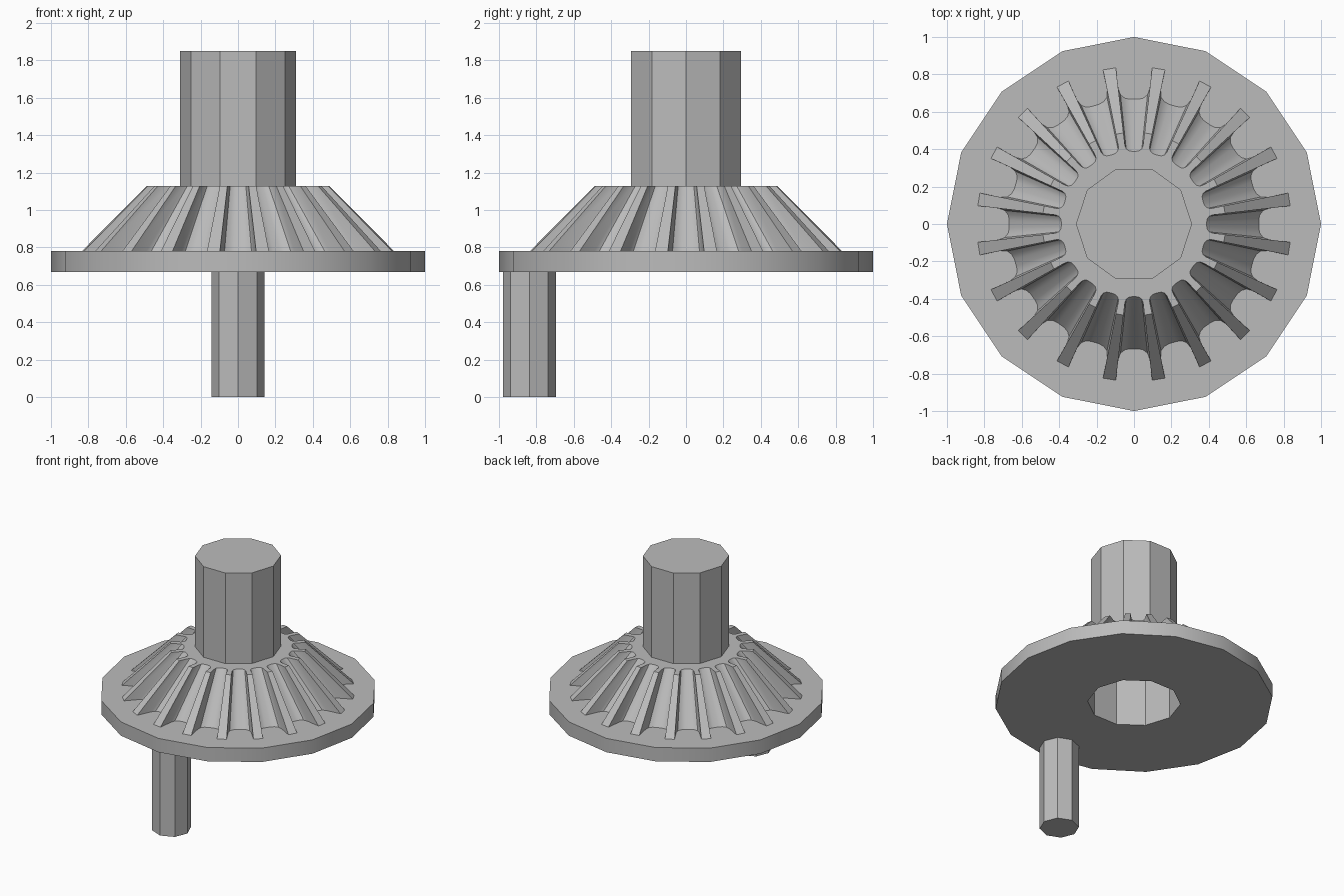
import bpy, bmesh
from math import sin, cos, pi, tau
from mathutils import Vector, Matrix

default = bpy.data.objects.get("Cube")
if default:
    bpy.data.objects.remove(default, do_unlink=True)

metal = bpy.data.materials.new("grey metal")
metal.use_nodes = True
GREY = (0.5, 0.5, 0.5, 1)
metal.diffuse_color = GREY
metal.node_tree.nodes["Principled BSDF"].inputs["Base Color"].default_value = GREY


def loft(name, rings):
    """Skin a closed solid through matching rings, listed bottom to top."""
    bm = bmesh.new()
    loops = [[bm.verts.new(p) for p in ring] for ring in rings]
    count = len(loops[0])
    for low, high in zip(loops, loops[1:]):
        for i in range(count):
            j = (i + 1) % count
            bm.faces.new((low[i], low[j], high[j], high[i]))
    bm.faces.new(loops[0][::-1])
    bm.faces.new(loops[-1])
    bmesh.ops.recalc_face_normals(bm, faces=bm.faces)
    mesh = bpy.data.meshes.new(name)
    bm.to_mesh(mesh)
    bm.free()
    mesh.materials.append(metal)
    obj = bpy.data.objects.new(name, mesh)
    bpy.context.collection.objects.link(obj)
    return obj


def prism(name, sides, radius, z0, z1, y=0):
    angles = [tau * i / sides for i in range(sides)]
    return loft(name, [[(radius * cos(a), y + radius * sin(a), z) for a in angles]
                       for z in (z0, z1)])


def select_only(obj):
    bpy.ops.object.select_all(action='DESELECT')
    obj.select_set(True)
    bpy.context.view_layer.objects.active = obj


# Round plate, drive shaft and offset crank pin
plate = prism("base_plate", 16, 1.0, 0.67, 0.78)
prism("shaft", 10, 0.31, 1.13, 1.85)
prism("crank_pin", 8, 0.142, 0, 0.67, y=-0.837)

# Bevel gear: one tooth gap repeated round the axis, tapering towards the top
TEETH = 20
half_gap = [(0.835, 0.097), (0.72, 0.083), (0.69, 0.072), (0.672, 0.048), (0.667, 0.02)]
gap = [(r, -s) for r, s in half_gap] + [(r, s) for r, s in reversed(half_gap)]
outline = []
for i in range(TEETH):
    turn = Matrix.Rotation(tau * i / TEETH, 3, 'Z')
    outline += [turn @ Vector((r, s, 0)) for r, s in gap]


def gear_ring(z):
    scale = 1 - 0.417 * (z - 0.78) / 0.35
    return [(p.x * scale, p.y * scale, z) for p in outline]


gear = loft("bevel_gear", [gear_ring(0.775), gear_ring(1.13)])

# Blind bore from below through the plate and gear
bore = prism("bore_cutter", 10, 0.335, 0.5, 1.12)
bore.hide_render = True
for part in (plate, gear):
    cut = part.modifiers.new("bore", 'BOOLEAN')
    cut.operation = 'DIFFERENCE'
    cut.solver = 'EXACT'
    cut.object = bore
    select_only(part)
    bpy.ops.object.modifier_apply(modifier=cut.name)
    bpy.ops.object.shade_smooth_by_angle(angle=pi / 6)
bpy.data.objects.remove(bore, do_unlink=True)
